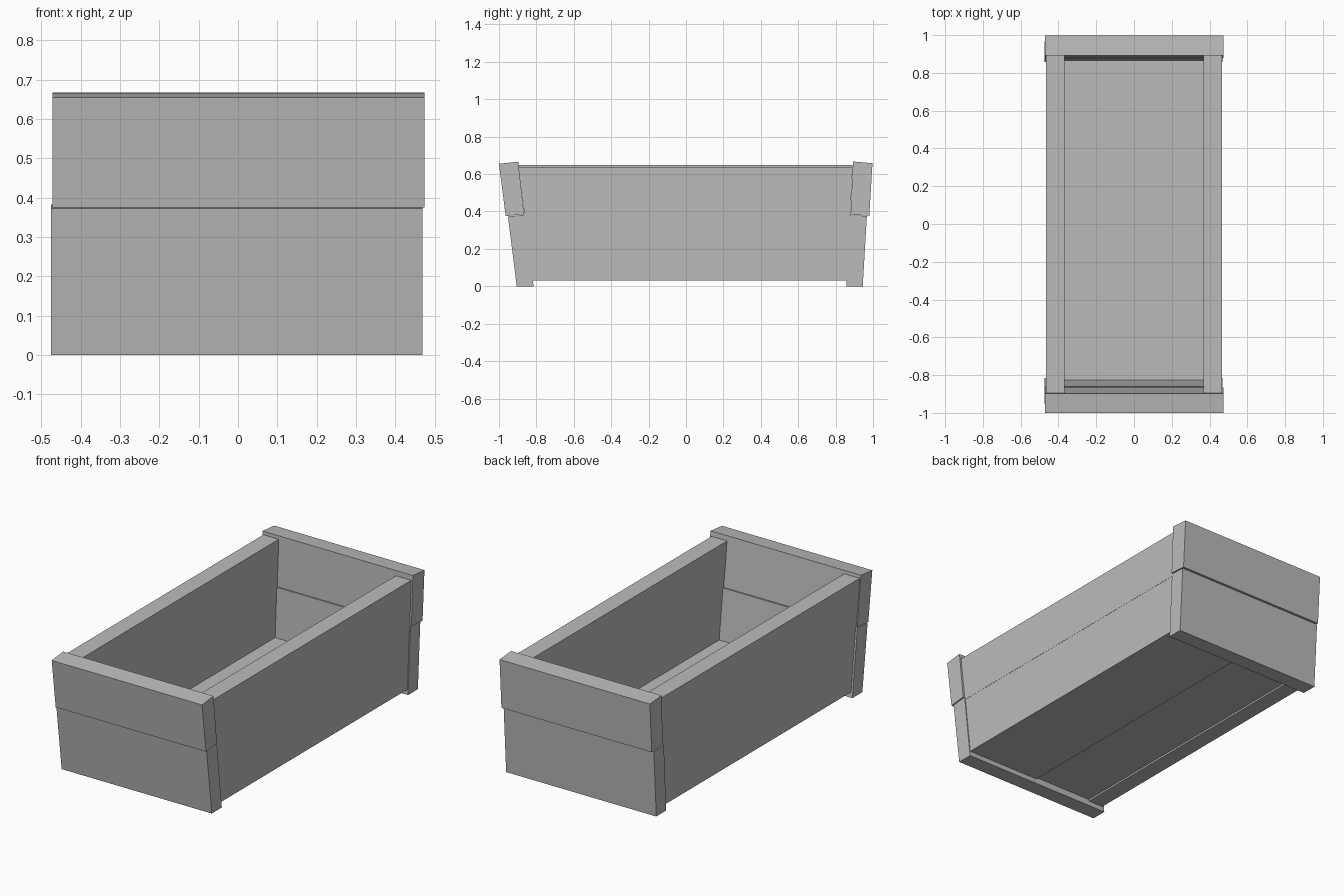
import bpy
import bmesh

cube = bpy.data.objects.get("Cube")
if cube:
    bpy.data.objects.remove(cube, do_unlink=True)

grey = bpy.data.materials.new("light_grey")
grey.use_nodes = True
colour = (0.5, 0.5, 0.5, 1)
grey.diffuse_color = colour
grey.node_tree.nodes["Principled BSDF"].inputs["Base Color"].default_value = colour


def plank(name, profile, x0, x1):
    """Extrude a closed (y, z) profile from x0 to x1."""
    bm = bmesh.new()
    face = bm.faces.new([bm.verts.new((x0, y, z)) for y, z in profile])
    out = bmesh.ops.extrude_face_region(bm, geom=[face])
    verts = [v for v in out["geom"] if isinstance(v, bmesh.types.BMVert)]
    bmesh.ops.translate(bm, verts=verts, vec=(x1 - x0, 0, 0))
    bmesh.ops.recalc_face_normals(bm, faces=bm.faces[:])
    mesh = bpy.data.meshes.new(name)
    bm.to_mesh(mesh)
    bm.free()
    mesh.materials.append(grey)
    obj = bpy.data.objects.new(name, mesh)
    bpy.context.collection.objects.link(obj)


# Leaning end boards, the upper ones set slightly outwards
plank("front_lower_board", [(-0.905, 0), (-0.815, 0), (-0.86, 0.383), (-0.952, 0.373)], -0.475, 0.469)
plank("front_upper_board", [(-0.964, 0.375), (-0.866, 0.385), (-0.897, 0.666), (-1.0, 0.655)], -0.471, 0.474)
plank("back_lower_board", [(0.945, 0), (0.857, 0), (0.877, 0.38), (0.967, 0.376)], -0.475, 0.469)
plank("back_upper_board", [(0.98, 0.377), (0.88, 0.383), (0.893, 0.667), (0.997, 0.658)], -0.471, 0.474)


# Side boards, cut at a slant to meet the ends
def front_end(z):
    return -0.817 - 0.122 * z


def back_end(z):
    return 0.859 + 0.05 * z


def side_profile(z0, z1):
    return [(front_end(z0), z0), (back_end(z0), z0), (back_end(z1), z1), (front_end(z1), z1)]


for side, sign, top in (("left", 1, 0.638), ("right", -1, 0.648)):
    plank(side + "_lower_board", side_profile(0.03, 0.37), sign * 0.37, sign * 0.464)
    plank(side + "_upper_board", side_profile(0.37, top), sign * 0.368, sign * 0.465)

# Two floor boards, with a small step between their undersides
plank("left_floor_board", side_profile(0.03, 0.1), 0.0, 0.37)
plank("right_floor_board", side_profile(0.04, 0.1), -0.37, 0.0)
